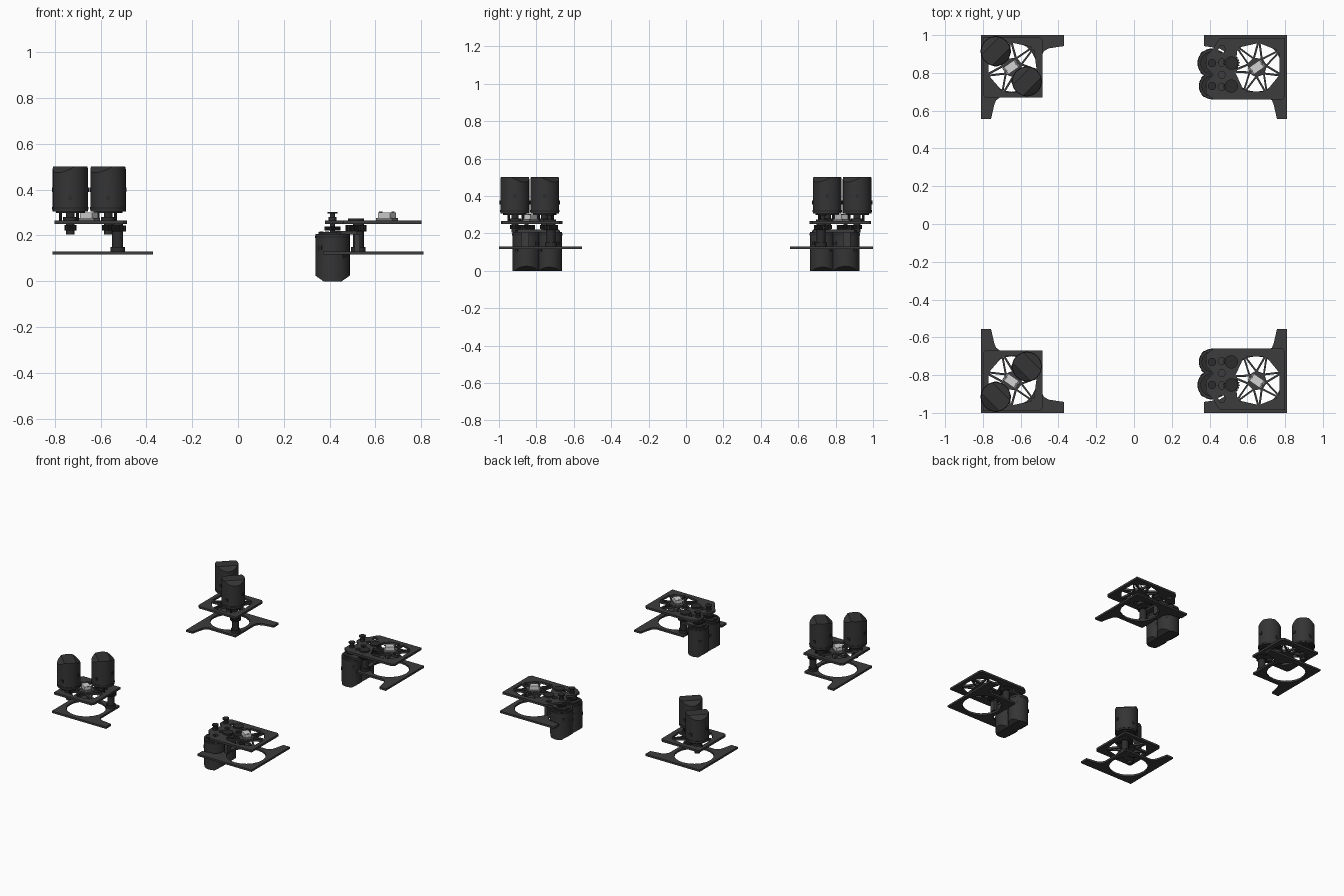
import bpy, bmesh, math
from mathutils import Vector, Matrix

if "Cube" in bpy.data.objects:
    bpy.data.objects.remove(bpy.data.objects["Cube"])


def material(name, value):
    m = bpy.data.materials.new(name)
    m.use_nodes = True
    col = (value, value, value, 1)
    m.diffuse_color = col
    m.node_tree.nodes["Principled BSDF"].inputs["Base Color"].default_value = col
    return m


PLATE = material("plate_charcoal", 0.045)
MOTOR = material("motor_charcoal", 0.035)
GEAR = material("gear_dark", 0.025)
LIGHT = material("sensor_light_grey", 0.65)
MID = material("sensor_mid_grey", 0.2)


def finish(name, mesh, mat):
    """Link a mesh and mirror it to the front pair of modules."""
    mesh.materials.clear()
    mesh.materials.append(mat)
    for p in mesh.polygons:
        p.use_smooth = True
    mesh.set_sharp_from_angle(angle=math.radians(30))
    ob = bpy.data.objects.new(name, mesh)
    bpy.context.collection.objects.link(ob)
    mod = ob.modifiers.new("front_copy", 'MIRROR')
    mod.use_axis = (False, True, False)
    mod.use_mirror_merge = False
    return ob


def from_bmesh(name, bm, mat):
    mesh = bpy.data.meshes.new(name)
    bm.to_mesh(mesh)
    bm.free()
    return finish(name, mesh, mat)


def sheet(name, loops, z0, z1, mat):
    """Flat plate from an outline and hole loops."""
    cu = bpy.data.curves.new(name + "_outline", 'CURVE')
    cu.dimensions = '2D'
    cu.fill_mode = 'BOTH'
    cu.extrude = (z1 - z0) / 2
    for loop in loops:
        sp = cu.splines.new('POLY')
        sp.points.add(len(loop) - 1)
        for pt, (x, y) in zip(sp.points, loop):
            pt.co = (x, y, 0, 1)
        sp.use_cyclic_u = True
    tmp = bpy.data.objects.new(name + "_outline", cu)
    bpy.context.collection.objects.link(tmp)
    dg = bpy.context.evaluated_depsgraph_get()
    mesh = bpy.data.meshes.new_from_object(tmp.evaluated_get(dg))
    bpy.data.objects.remove(tmp)
    mesh.transform(Matrix.Translation((0, 0, (z0 + z1) / 2)))
    return finish(name, mesh, mat)


def cyl(name, x, y, z0, z1, r, mat, n=24):
    bm = bmesh.new()
    bmesh.ops.create_cone(bm, cap_ends=True, segments=n, radius1=r, radius2=r, depth=z1 - z0,
                          matrix=Matrix.Translation((x, y, (z0 + z1) / 2)))
    return from_bmesh(name, bm, mat)


def box(name, x, y, z0, z1, sx, sy, mat, turn=0):
    bm = bmesh.new()
    bmesh.ops.create_cube(bm, size=1, matrix=Matrix.Translation((x, y, (z0 + z1) / 2))
                          @ Matrix.Rotation(turn, 4, 'Z') @ Matrix.Diagonal((sx, sy, z1 - z0, 1)))
    return from_bmesh(name, bm, mat)


def circle(x, y, r, n=32):
    return [(x + r * math.cos(math.tau * i / n), y + r * math.sin(math.tau * i / n)) for i in range(n)]


def gear(name, x, y, z0, z1, r, teeth=18):
    loop = []
    for i in range(teeth * 4):
        a, rr = math.tau * i / (teeth * 4), r if i % 4 < 2 else r * 0.88
        loop.append((x + rr * math.cos(a), y + rr * math.sin(a)))
    sheet(name, [loop], z0, z1, GEAR)


def truss(cx, cy, n, r0, rx, ry, phase):
    """Triangular windows that leave zigzag struts round a hub."""
    def inner(i):
        a = math.tau * i / n + phase
        return Vector((cx + r0 * math.cos(a), cy + r0 * math.sin(a)))

    def outer(i):
        a = math.tau * (i + 0.5) / n + phase
        k = min(1.18, 1 / max(abs(math.cos(a)), abs(math.sin(a))))
        return Vector((cx + rx * k * math.cos(a), cy + ry * k * math.sin(a)))
    wins = []
    for i in range(n):
        for tri in ((inner(i), inner(i + 1), outer(i)), (outer(i), outer(i + 1), inner(i + 1))):
            c = sum(tri, Vector((0, 0))) / 3
            wins.append([tuple(c + (p - c) * 0.78) for p in tri])
    return wins


def motor(name, x, y, z_face, z_end, r, strip_angle):
    """Round can whose end is cut to a ridge by two slopes."""
    up = 1 if z_end > z_face else -1
    bm = bmesh.new()
    bmesh.ops.create_cone(bm, cap_ends=True, segments=32, radius1=r, radius2=r, depth=abs(z_end - z_face),
                          matrix=Matrix.Translation((x, y, (z_face + z_end) / 2)))
    side = Vector((-math.sin(strip_angle), math.cos(strip_angle), 0))
    for s in (1, -1):
        geom = bm.verts[:] + bm.edges[:] + bm.faces[:]
        point = Vector((x, y, z_end)) + side * s * 0.04
        cut = bmesh.ops.bisect_plane(bm, geom=geom, plane_co=point, clear_outer=True,
                                     plane_no=side * s * 0.7 + Vector((0, 0, up)))
        edges = [e for e in cut['geom_cut'] if isinstance(e, bmesh.types.BMEdge)]
        bmesh.ops.contextual_create(bm, geom=edges)
    bmesh.ops.recalc_face_normals(bm, faces=bm.faces)
    from_bmesh(name, bm, MOTOR)
    # Mounting flange, collar band and side plugs
    cyl(name + "_flange", x, y, min(z_face, z_face - up * 0.008), max(z_face, z_face - up * 0.008),
        r * 0.82, GEAR)
    zb = z_face + up * 0.014
    cyl(name + "_band", x, y, zb - 0.005, zb + 0.005, r + 0.002, GEAR, 32)
    for k in range(4):
        a = strip_angle + math.pi / 4 + k * math.pi / 2
        zc = z_face + up * (0.06 + 0.035 * (k % 2))
        box(name + "_plug", x + r * math.cos(a), y + r * math.sin(a), zc - 0.01, zc + 0.01,
            0.008, 0.018, GEAR, a)


# Corner base plates with two tapered arms and a round opening
outline = [(0.81, 1), (0.37, 1), (0.37, 0.942), (0.45, 0.93), (0.475, 0.917), (0.49, 0.89),
           (0.49, 0.67), (0.71, 0.67), (0.73, 0.655), (0.74, 0.63), (0.757, 0.555), (0.81, 0.555)]
for sx, label in ((-1, "right"), (1, "left")):
    sheet(label + "_base_plate", [[(sx * x, y) for x, y in outline],
                                  circle(sx * 0.648, 0.832, 0.132, 20)], 0.116, 0.13, PLATE)
    # Bearing pillar at the inner corner
    px, py = sx * 0.525, 0.722
    cyl(label + "_pillar", px, py, 0.13, 0.25, 0.024, GEAR)
    cyl(label + "_pillar_foot", px, py, 0.13, 0.15, 0.032, GEAR)
    gear(label + "_pillar_gear", px, py, 0.218, 0.243, 0.037)
    # Angle sensor
    cx, cy = sx * 0.65, 0.83
    box(label + "_sensor_base", cx, cy, 0.265, 0.277, 0.085, 0.045, MID, math.radians(35))
    box(label + "_sensor", cx, cy, 0.277, 0.3, 0.065, 0.045, LIGHT, math.radians(35))
    for s in (-1, 1):
        cyl(label + "_sensor_post", cx + s * 0.027, cy + s * 0.019, 0.3, 0.304, 0.007, MID, 12)

# Right modules: truss deck carrying two upright motors
deck = [(-0.80, 0.99), (-0.5, 0.99), (-0.485, 0.975), (-0.485, 0.67), (-0.785, 0.67), (-0.80, 0.685)]
sheet("right_deck", [deck] + truss(-0.643, 0.83, 7, 0.045, 0.135, 0.138, 0.3), 0.25, 0.265, PLATE)
for x, y, label in ((-0.732, 0.915, "outer"), (-0.567, 0.755, "inner")):
    motor(label + "_upright_motor", x, y, 0.305, 0.5, 0.077, math.radians(45))
    cyl(label + "_motor_shaft", x, y, 0.205, 0.3, 0.019, GEAR)
    cyl(label + "_shaft_boss", x, y, 0.265, 0.28, 0.032, GEAR)
    gear(label + "_pinion", x, y, 0.222, 0.245, 0.026, 12)
    for k in range(3):
        a = math.radians(45 + 120 * k)
        cyl(label + "_motor_standoff", x + 0.045 * math.cos(a), y + 0.045 * math.sin(a),
            0.25, 0.305, 0.007, GEAR, 10)

# Left modules: longer truss deck
deck = [(0.80, 0.985), (0.46, 0.985), (0.44, 0.965), (0.42, 0.93), (0.38, 0.885), (0.38, 0.83), (0.42, 0.79),
        (0.38, 0.75), (0.38, 0.69), (0.42, 0.66), (0.785, 0.66), (0.80, 0.675)]
windows = truss(0.652, 0.83, 7, 0.045, 0.125, 0.135, 0.15)
windows += [circle(0.465, y, 0.02, 6) for y in (0.725, 0.79, 0.855, 0.925)]
sheet("left_deck", [deck] + windows, 0.25, 0.265, PLATE)

# Left modules: two hanging motors with gear trains and capped shafts
for y, r, label in ((0.852, 0.075, "outer"), (0.73, 0.068, "inner")):
    x = 0.413
    motor(label + "_hanging_motor", x, y, 0.207, 0.0, r, math.radians(90))
    cyl(label + "_drive_shaft", x, y, 0.2, 0.3, 0.011, GEAR)
    cyl(label + "_shaft_collar", x, y, 0.265, 0.28, 0.018, GEAR)
    cyl(label + "_shaft_cap", x, y, 0.295, 0.303, 0.022, GEAR)
    gear(label + "_drive_gear", x, y, 0.222, 0.238, 0.035, 16)
    gear(label + "_idler_gear", 0.515, y, 0.22, 0.245, 0.045)
    cyl(label + "_idler_bearing", 0.515, y, 0.265, 0.274, 0.035, GEAR)
    for k in range(6):
        a = math.tau * k / 6
        cyl(label + "_motor_screw", x + 0.048 * math.cos(a), y + 0.048 * math.sin(a),
            0.207, 0.218, 0.009, GEAR, 10)
# Hanging motor bracket to the base plate
box("motor_bracket", 0.465, 0.79, 0.205, 0.22, 0.11, 0.22, PLATE)
box("bracket_post", 0.52, 0.86, 0.13, 0.205, 0.025, 0.04, PLATE)
